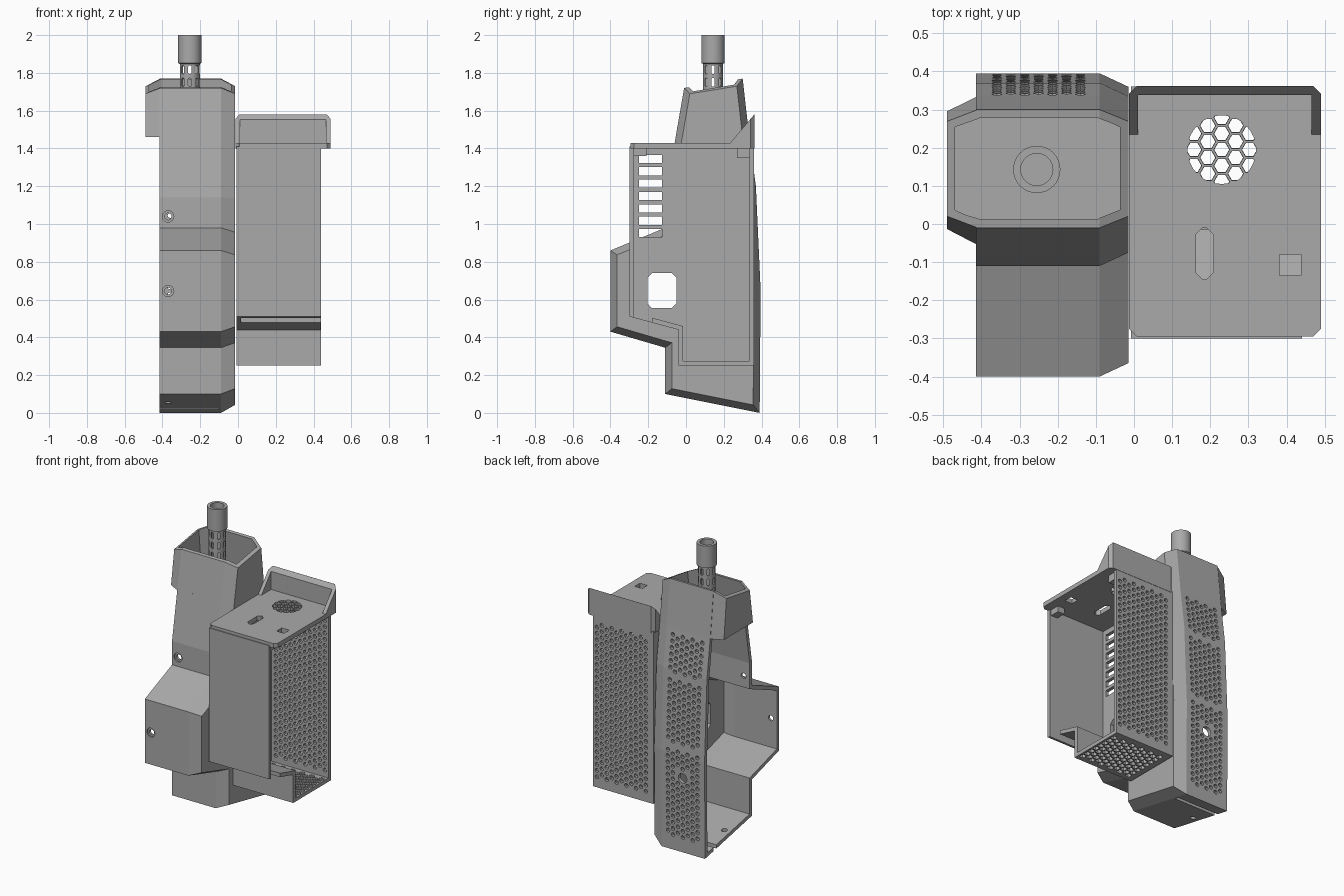
import bpy, bmesh, math
from mathutils import Vector, geometry

if "Cube" in bpy.data.objects:
    bpy.data.objects.remove(bpy.data.objects["Cube"])

GREY = (0.4, 0.4, 0.4, 1)
mat = bpy.data.materials.new("matte grey plastic")
mat.use_nodes = True
mat.diffuse_color = GREY
mat.node_tree.nodes["Principled BSDF"].inputs["Base Color"].default_value = GREY


def place(axis, a, b, t):
    return {"x": (t, a, b), "y": (a, t, b), "z": (a, b, t)}[axis]


def ring(poly, axis, t):
    return [place(axis, a, b, t) for a, b in poly]


def make(name, solids):
    """Each solid is a list of rings, skinned and capped."""
    bm = bmesh.new()
    for rings in solids:
        vs = [[bm.verts.new(p) for p in r] for r in rings]
        n = len(vs[0])
        for r0, r1 in zip(vs, vs[1:]):
            for i in range(n):
                j = (i + 1) % n
                bm.faces.new((r0[i], r0[j], r1[j], r1[i]))
        bm.faces.new(vs[0][::-1])
        bm.faces.new(vs[-1])
    bmesh.ops.recalc_face_normals(bm, faces=bm.faces)
    me = bpy.data.meshes.new(name)
    bm.to_mesh(me)
    bm.free()
    me.materials.append(mat)
    ob = bpy.data.objects.new(name, me)
    bpy.context.collection.objects.link(ob)
    return ob


def prism(poly, axis, lo, hi):
    return [ring(poly, axis, lo), ring(poly, axis, hi)]


def rect(a0, a1, b0, b1, c=0):
    if not c:
        return [(a0, b0), (a1, b0), (a1, b1), (a0, b1)]
    return [(a0 + c, b0), (a1 - c, b0), (a1, b0 + c), (a1, b1 - c),
            (a1 - c, b1), (a0 + c, b1), (a0, b1 - c), (a0, b0 + c)]


def disc(a, b, r, n=24):
    return [(a + r * math.cos(math.tau * i / n), b + r * math.sin(math.tau * i / n)) for i in range(n)]


def inset(poly, d):
    """Move every edge of a counter-clockwise polygon inward by d."""
    pts = [Vector(p) for p in poly]
    lines = []
    for p, q in zip(pts, pts[1:] + pts[:1]):
        e = (q - p).normalized()
        off = Vector((-e.y, e.x)) * d
        lines.append((p + off, q + off))
    out = []
    for i in range(len(pts)):
        (a, b), (c, e) = lines[i - 1], lines[i]
        u, v = b - a, e - c
        out.append(tuple(a + u * ((c - a).cross(v) / u.cross(v))))
    return out


def combine(ob, solids, op="DIFFERENCE"):
    tool = make("cutter", solids)
    tool.hide_render = True
    mod = ob.modifiers.new("cut", "BOOLEAN")
    mod.operation, mod.solver, mod.object = op, "MANIFOLD", tool
    bpy.context.view_layer.objects.active = ob
    bpy.ops.object.modifier_apply(modifier=mod.name)
    bpy.data.objects.remove(tool)


def honeycomb(a0, a1, b0, b1, ca, cb, pa=0.0365, pb=0.042):
    """Centres of a staggered grid aligned to (ca, cb)."""
    pts = []
    for i in range(math.ceil((a0 - ca) / pa), math.floor((a1 - ca) / pa) + 1):
        base = cb + (pb / 2 if i % 2 else 0)
        for j in range(math.ceil((b0 - base) / pb), math.floor((b1 - base) / pb) + 1):
            pts.append((ca + i * pa, base + j * pb))
    return pts


# Tall body: side profile, chamfered toward the box, open on the other side
side = [(0.39, 0), (0.395, 0.65), (0.37, 1.2), (0.335, 1.46), (0.30, 1.77), (-0.01, 1.72),
        (-0.11, 1.14), (-0.11, 0.98), (-0.4, 0.86), (-0.4, 0.43), (-0.11, 0.345), (-0.11, 0.1)]
body = make("body_shell", [[ring(side, "x", -0.415), ring(side, "x", -0.09),
                            ring(inset(side, 0.035), "x", -0.015)]])

# Collar overhanging the open side
head = [(-0.055, 1.46), (0.335, 1.46), (0.30, 1.77), (-0.01, 1.72)]
head_end = [(y, max(1.46, z) if z > 1.55 else 1.46) for y, z in inset(head, 0.035)]
combine(body, [[ring(head_end, "x", -0.49), ring(head, "x", -0.41), ring(head, "x", -0.3)]], "UNION")

# Hollow interior below the collar, then the open cup above it
inner = side[:3] + [(0.333, 1.485), (-0.053, 1.485)] + side[6:]
combine(body, [[ring(inset(inner, 0.025), "x", -0.6), ring(inset(inner, 0.025), "x", -0.1),
                ring(inset(inner, 0.055), "x", -0.04)]])
cup = [(-0.055, 1.46), (0.335, 1.46), (0.285, 1.9), (0.021, 1.9)]
cup_mid, cup_end = inset(cup, 0.022), inset(cup, 0.05)
cup_end = [(e[0], m[1]) for e, m in zip(cup_end, cup_mid)]
combine(body, [[ring(cup_end, "x", -0.47), ring(cup_mid, "x", -0.405),
                ring(cup_mid, "x", -0.095), ring(cup_end, "x", -0.037)]])

# Perforated back in three fields, leaving room for the round port
port = Vector((-0.25, 0.5))
holes = []
for z0, z1 in ((0.1, 0.67), (0.73, 1.13), (1.19, 1.43)):
    holes += [p for p in honeycomb(-0.39, -0.11, z0, z1, -0.25, z0)
              if (Vector(p) - port).length > 0.055]
combine(body, [prism(disc(*p, 0.0135, 8), "y", 0.27, 0.45) for p in holes]
        + [prism(disc(*port, 0.032), "y", 0.27, 0.45)])

# Screw holes with countersinks, bottom slot and cable window
for z, y in ((0.645, -0.4), (1.04, -0.11)):
    combine(body, [prism(disc(-0.37, z, 0.03), "y", y - 0.02, y + 0.01)])
    combine(body, [prism(disc(-0.37, z, 0.018), "y", y - 0.02, y + 0.06)])
window = rect(-0.205, -0.05, 0.555, 0.74, 0.025)
combine(body, [prism(window, "x", -0.08, 0.1)])
combine(body, [prism(rect(-0.45, -0.1, 0.27, 0.30), "z", -0.1, 0.12),
               prism(disc(-0.37, 0.12, 0.018), "z", -0.1, 0.15)])

# Clips on the inner wall of the body
make("body_clips", [prism(rect(y, y + 0.05, z, z + 0.045), "x", -0.085, -0.035)
                    for y, z in ((-0.12, 0.78), (-0.12, 0.86), (0.0, 0.78), (0.0, 0.86),
                                 (0.02, 1.38), (0.24, 1.38))])

# Tube: slotted stem with a wider sleeve on top
TX, TY = -0.255, 0.143
tube = make("sensor_tube", [[ring(disc(TX, TY, r, 32), "z", z) for r, z in
                             ((0.053, 1.47), (0.053, 1.848), (0.062, 1.852), (0.062, 2.0))]])
combine(tube, [prism(disc(TX, TY, 0.042, 32), "z", 1.5, 2.1)])
slots = []
for k in range(8):
    d = Vector((math.cos(math.tau * k / 8), math.sin(math.tau * k / 8), 0))
    s = Vector((-d.y, d.x, 0))
    for z in (1.615, 1.682, 1.75, 1.817):
        slots.append([[Vector((TX, TY, z)) + d * r + s * a + Vector((0, 0, b))
                       for a, b in rect(-0.009, 0.009, -0.023, 0.023, 0.006)] for r in (0.03, 0.08)])
combine(tube, slots)
bpy.ops.object.select_all(action="DESELECT")
tube.select_set(True)
bpy.context.view_layer.objects.active = tube
bpy.ops.object.shade_smooth_by_angle(angle=math.radians(30))

# Side box: stepped underside, open toward the left
outline = [(-0.3, 0.51), (-0.04, 0.44), (-0.04, 0.25), (0.36, 0.25), (0.36, 1.41), (-0.3, 1.41)]
hollow = outline[:4] + [(0.36, 1.47), (-0.3, 1.47)]
box = make("side_box", [prism(outline, "x", -0.008, 0.44)])
combine(box, [prism(inset(hollow, 0.025), "x", 0.015, 0.6)])
combine(box, [prism(rect(-0.275, -0.18, 0.4, 0.6), "x", 0.015, 0.6)])

# Louvres and cable window in the dividing wall
combine(box, [prism(rect(-0.25, -0.127, z, z + 0.043), "x", -0.1, 0.1)
              for z in [0.93 + 0.0655 * i for i in range(7)]]
        + [prism(window, "x", -0.1, 0.1)])

# Perforated back wall and floor of the box
FX, FY = 0.23, 0.195
combine(box, [prism(disc(*p, 0.0135, 8), "y", 0.3, 0.45)
              for p in honeycomb(0.045, 0.415, 0.31, 1.36, FX, 0.3)])
combine(box, [prism(disc(*p, 0.0195, 6), "z", 0.2, 0.3)
              for p in honeycomb(0.04, 0.415, 0.0, 0.32, FX, FY)])

# Corner clips under the lid
make("box_clips", [prism(rect(y0, y1, z0, 1.405), "x", 0.38, 0.43)
                   for y0, y1, z0 in ((-0.28, -0.21, 1.36), (0.27, 0.34, 1.35))])

# Lid with a raised rim along the back that slopes down at the sides
lid = make("box_lid", [prism(rect(-0.013, 0.49, -0.295, 0.362, 0.02), "z", 1.40, 1.58)])
combine(lid, [prism([(-0.5, 1.43), (0.235, 1.43), (0.37, 1.59), (0.37, 1.8), (-0.5, 1.8)], "x", -0.2, 0.7)])
combine(lid, [prism(rect(0.01, 0.465, -0.5, 0.338), "z", 1.43, 1.8)])

# Lid openings: honeycomb vent, rounded slot and square
vent = make("vent_cutter", [prism(disc(*p, 0.0205, 6), "z", 1.3, 1.5)
                            for p in honeycomb(FX - 0.11, FX + 0.11, FY - 0.11, FY + 0.11, FX, FY)])
combine(vent, [prism(disc(FX, FY, 0.09, 32), "z", 1.35, 1.48)], "INTERSECT")
vent.hide_render = True
mod = lid.modifiers.new("vent", "BOOLEAN")
mod.solver, mod.object = "MANIFOLD", vent
bpy.context.view_layer.objects.active = lid
bpy.ops.object.modifier_apply(modifier=mod.name)
bpy.data.objects.remove(vent)
combine(lid, [prism(rect(0.162, 0.208, -0.145, -0.01, 0.018), "z", 1.3, 1.5),
              prism(rect(0.382, 0.438, -0.135, -0.08), "z", 1.3, 1.5)])
